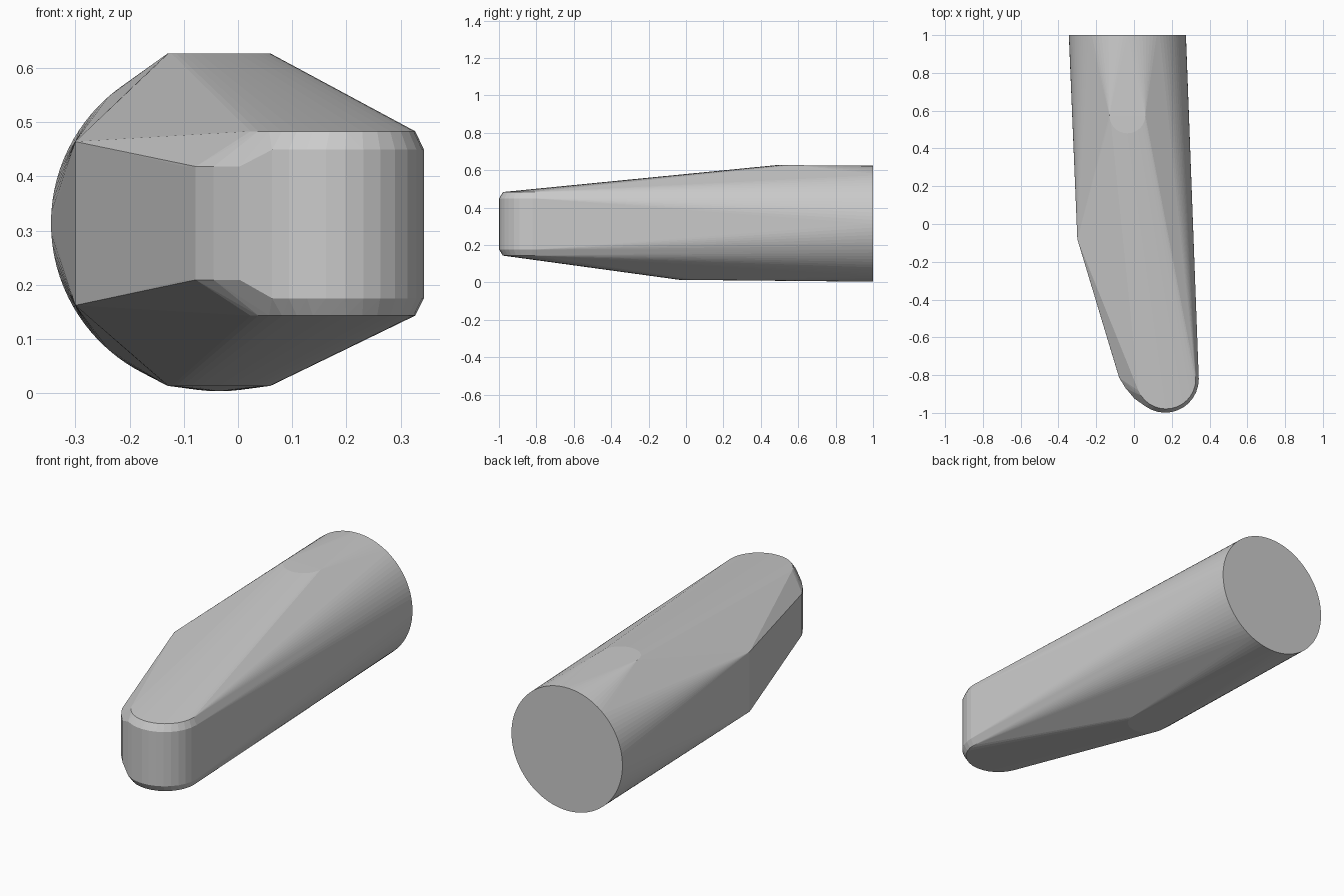
import bpy, bmesh
from math import sin, cos, pi, radians

if "Cube" in bpy.data.objects:
    bpy.data.objects.remove(bpy.data.objects["Cube"])

CX, CZ, R = -0.035, 0.3135, 0.31
pts = []


def arc(cx, cy, r, a0, a1, n):
    """Plan-view arc points, angles in degrees."""
    out = []
    for i in range(n + 1):
        a = radians(a0 + (a1 - a0) * i / n)
        out.append((cx + r * cos(a), cy + r * sin(a)))
    return out


def add(plan, *heights):
    for z in heights:
        pts.extend((x, y, z) for x, y in plan)


# round back end
for i in range(96):
    a = 2 * pi * i / 96
    pts.append((CX + R * cos(a), 1.0, CZ + R * sin(a)))

# rounded tip: outer wall and inset top and bottom rims
add(arc(0.165, -0.821, 0.178, -125, 0, 11), 0.175, 0.449)
add(arc(0.169, -0.821, 0.158, -180, 0, 16), 0.143, 0.483)
# softened left shoulder of the tip
add([(-0.098, -0.75), (-0.078, -0.815), (-0.045, -0.868), (0.003, -0.925)], 0.209, 0.418)

# side ridge, and the rounded starts of the upper and lower slopes
add([(-0.3, -0.08)], 0.162, 0.464)
add(arc(CX, 0.575, 0.095, -180, 0, 16), 0.6265)
add(arc(CX, 0.06, 0.095, -180, 0, 16), 0.0135)

# skin stretched over the sections
bm = bmesh.new()
for p in pts:
    bm.verts.new(p)
res = bmesh.ops.convex_hull(bm, input=bm.verts[:], use_existing_faces=False)
loose = [v for v in bm.verts if not v.link_faces]
bmesh.ops.delete(bm, geom=loose, context='VERTS')
bmesh.ops.dissolve_limit(bm, angle_limit=radians(0.3), verts=bm.verts[:], edges=bm.edges[:])
bmesh.ops.recalc_face_normals(bm, faces=bm.faces[:])
mesh = bpy.data.meshes.new("tapered_body")
bm.to_mesh(mesh)
bm.free()
body = bpy.data.objects.new("tapered_body", mesh)
bpy.context.collection.objects.link(body)
